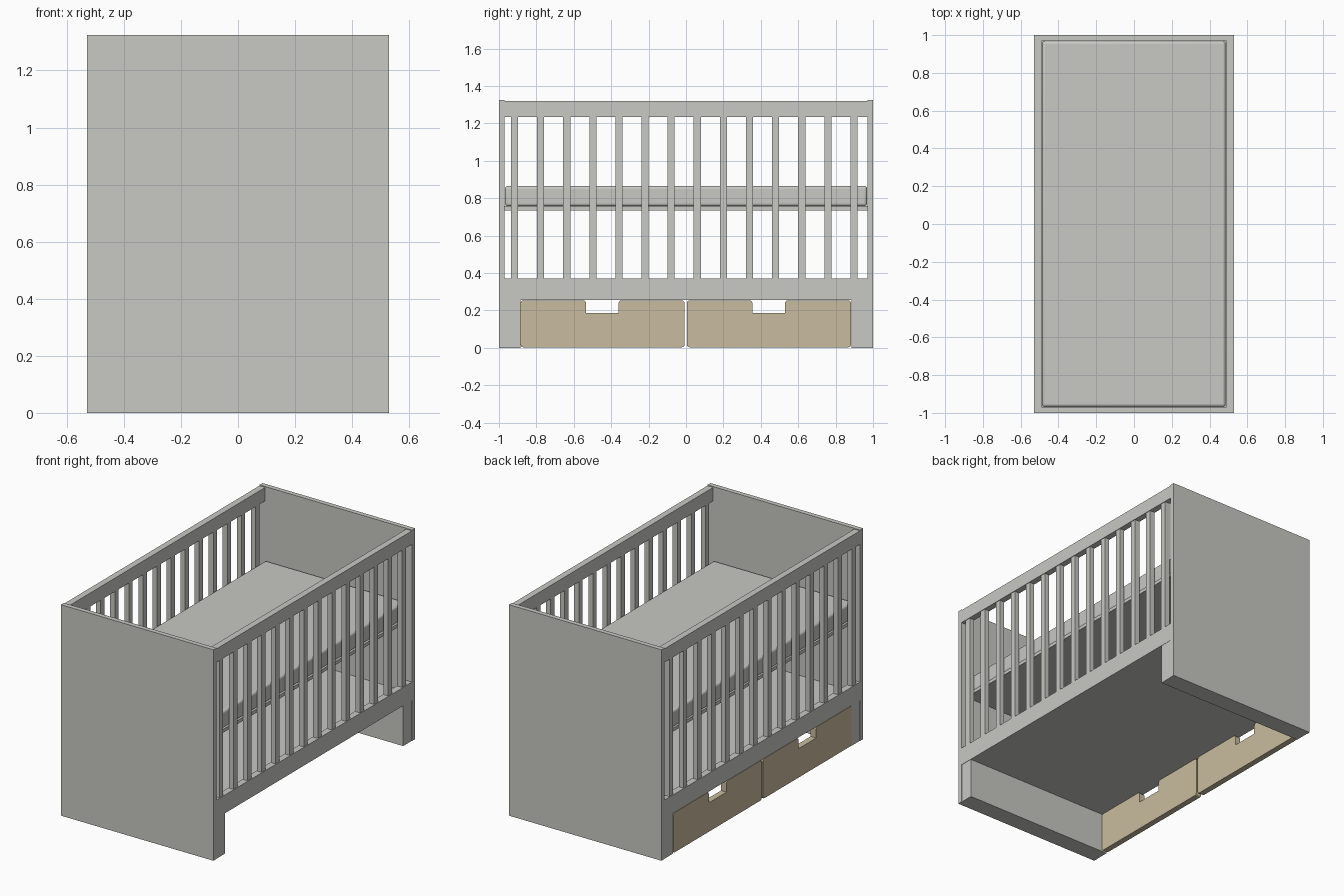
import bpy, bmesh

if "Cube" in bpy.data.objects:
    bpy.data.objects.remove(bpy.data.objects["Cube"])

def material(name, rgb):
    m = bpy.data.materials.new(name)
    m.diffuse_color = (*rgb, 1)
    m.use_nodes = True
    m.node_tree.nodes["Principled BSDF"].inputs["Base Color"].default_value = m.diffuse_color
    return m

GREY = material("warm_grey_paint", (0.578, 0.578, 0.552))
WOOD = material("pale_wood", (0.584, 0.497, 0.342))

def finish(name, bm, mat):
    bmesh.ops.recalc_face_normals(bm, faces=bm.faces)
    me = bpy.data.meshes.new(name)
    bm.to_mesh(me)
    bm.free()
    me.materials.append(mat)
    ob = bpy.data.objects.new(name, me)
    bpy.context.collection.objects.link(ob)
    return ob

def box(name, x, y, z, mat=GREY):
    """Box from (min, max) ranges."""
    bm = bmesh.new()
    bmesh.ops.create_cube(bm, size=1)
    for v in bm.verts:
        v.co = [r[0] if c < 0 else r[1] for c, r in zip(v.co, (x, y, z))]
    return finish(name, bm, mat)

def drawer_front(name, y0, y1, n0, n1):
    """Flat panel with a hand notch in its top edge and rounded corners."""
    zb, zt, zn = 0.003, 0.253, 0.185
    pts = [(y0, zb), (y1, zb), (y1, zt), (n1, zt), (n1, zn), (n0, zn), (n0, zt), (y0, zt)]
    bm = bmesh.new()
    face = bm.faces.new([bm.verts.new((-0.53, y, z)) for y, z in pts])
    ext = bmesh.ops.extrude_face_region(bm, geom=[face])["geom"]
    for v in ext:
        if isinstance(v, bmesh.types.BMVert):
            v.co.x = -0.492
    # round every corner except the two at the bottom of the notch
    edges = [e for e in bm.edges
             if abs(e.verts[0].co.x - e.verts[1].co.x) > 0.01
             and abs(e.verts[0].co.z - zn) > 0.01]
    bmesh.ops.bevel(bm, geom=edges, offset=0.013, segments=3, profile=0.5, affect='EDGES')
    return finish(name, bm, WOOD)

# end panels and the wide feet behind them
for side, s in (("front", -1), ("back", 1)):
    box(side + "_end_panel", (-0.53, 0.53), sorted((s * 0.97, s)), (0, 1.325))
    box(side + "_foot_block", (-0.528, 0.528), sorted((s * 0.885, s * 0.972)), (0, 0.257))

# slatted sides
for side, s in (("left", -1), ("right", 1)):
    rail = sorted((s * 0.49, s * 0.53))
    box(side + "_top_rail", rail, (-0.97, 0.97), (1.235, 1.32))
    box(side + "_bottom_rail", rail, (-0.97, 0.97), (0.255, 0.37))
    for i in range(14):
        y = -0.917 + i * 0.1396
        box(f"{side}_slat_{i + 1}", sorted((s * 0.494, s * 0.526)),
            (y - 0.019, y + 0.019), (0.365, 1.24))

# floor above the drawers, bed base and mattress
box("floor_panel", (-0.49, 0.49), (-0.97, 0.97), (0.255, 0.30))
box("bed_base", (-0.49, 0.49), (-0.97, 0.97), (0.735, 0.757))
mattress = box("mattress", (-0.487, 0.485), (-0.968, 0.968), (0.757, 0.865))
bev = mattress.modifiers.new("soft_edges", 'BEVEL')
bev.width = 0.015
bev.segments = 4
bpy.context.view_layer.objects.active = mattress
mattress.select_set(True)
bpy.ops.object.shade_smooth_by_angle()

# drawer fronts on the left side
drawer_front("front_drawer", -0.884, -0.008, -0.535, -0.36)
drawer_front("back_drawer", 0.005, 0.882, 0.355, 0.53)
